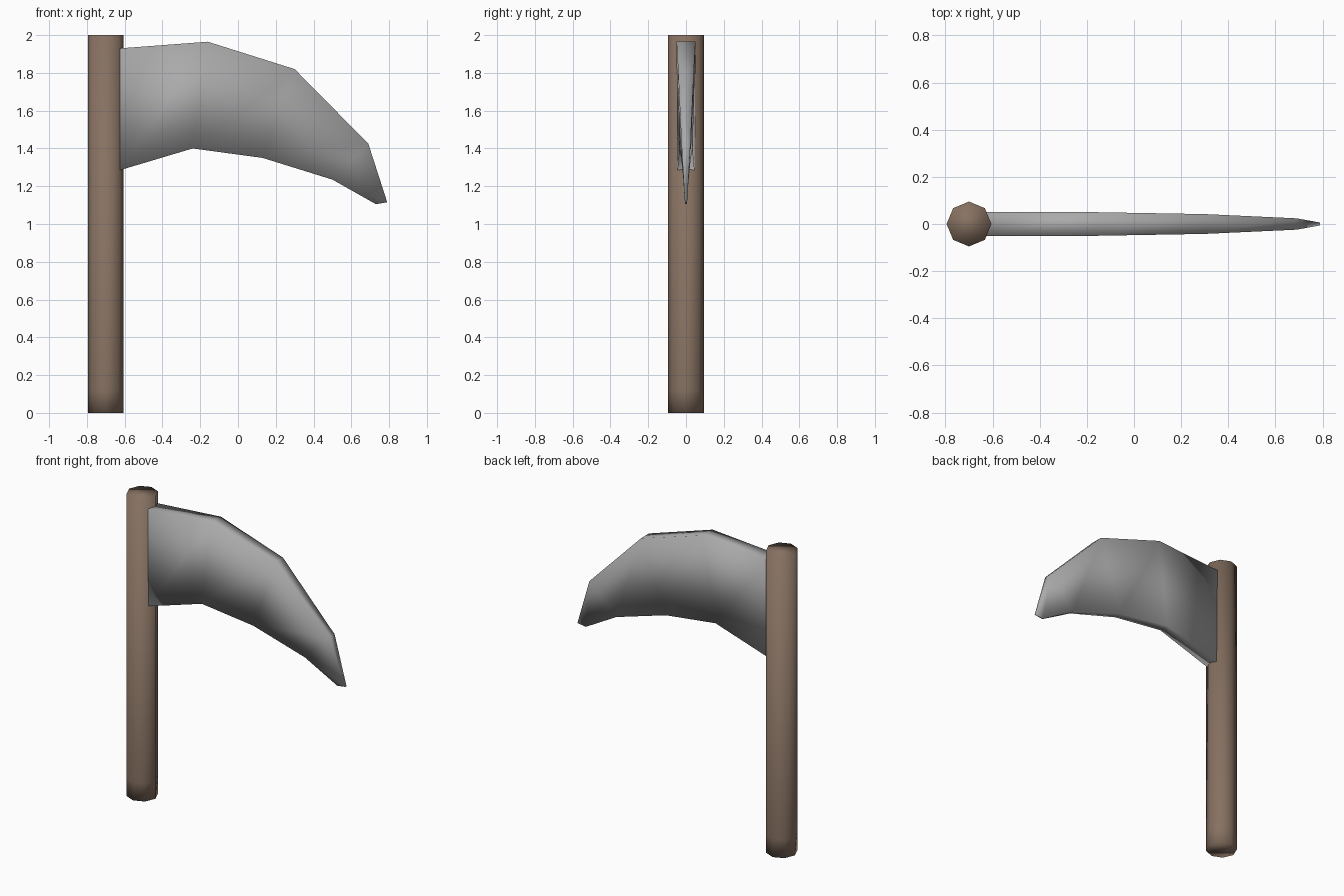
import bpy, bmesh, math

if "Cube" in bpy.data.objects:
    bpy.data.objects.remove(bpy.data.objects["Cube"])


def material(name, rgb):
    m = bpy.data.materials.new(name)
    m.diffuse_color = (*rgb, 1)
    m.use_nodes = True
    m.node_tree.nodes["Principled BSDF"].inputs["Base Color"].default_value = m.diffuse_color
    return m


def loft(name, rings, mat):
    """Skin a closed, smooth shaded tube over matching rings of points."""
    bm = bmesh.new()
    vs = [[bm.verts.new(p) for p in ring] for ring in rings]
    n = len(rings[0])
    for a, b in zip(vs, vs[1:]):
        for i in range(n):
            j = (i + 1) % n
            bm.faces.new((a[i], a[j], b[j], b[i]))
    bm.faces.new(vs[0][::-1])
    bm.faces.new(vs[-1])
    bmesh.ops.recalc_face_normals(bm, faces=bm.faces)
    for f in bm.faces:
        f.smooth = True
    me = bpy.data.meshes.new(name)
    bm.to_mesh(me)
    bm.free()
    me.materials.append(mat)
    ob = bpy.data.objects.new(name, me)
    bpy.context.collection.objects.link(ob)
    return ob


wood = material("brown wood", (0.24, 0.165, 0.12))
steel = material("grey steel", (0.40, 0.40, 0.40))

# Handle: eight-sided pole with a support loop near the foot
R, CX = 0.095, -0.70
loft("handle", [[(CX + R * math.cos(i * math.pi / 4), R * math.sin(i * math.pi / 4), z)
                 for i in range(8)] for z in (0, 0.12, 2.0)], wood)

# Blade stations: spine x, z, half thickness; cutting edge x, z, half thickness
stations = [
    (-0.625, 1.93, 0.05, -0.625, 1.285, 0.045),
    (-0.16, 1.965, 0.05, -0.24, 1.40, 0.035),
    (0.30, 1.82, 0.042, 0.13, 1.35, 0.025),
    (0.69, 1.425, 0.024, 0.50, 1.235, 0.014),
    (0.79, 1.115, 0.006, 0.73, 1.105, 0.004),
]
loft("blade", [[(sx, -st, sz), (sx, st, sz), (ex, et, ez), (ex, -et, ez)]
               for sx, sz, st, ex, ez, et in stations], steel)
